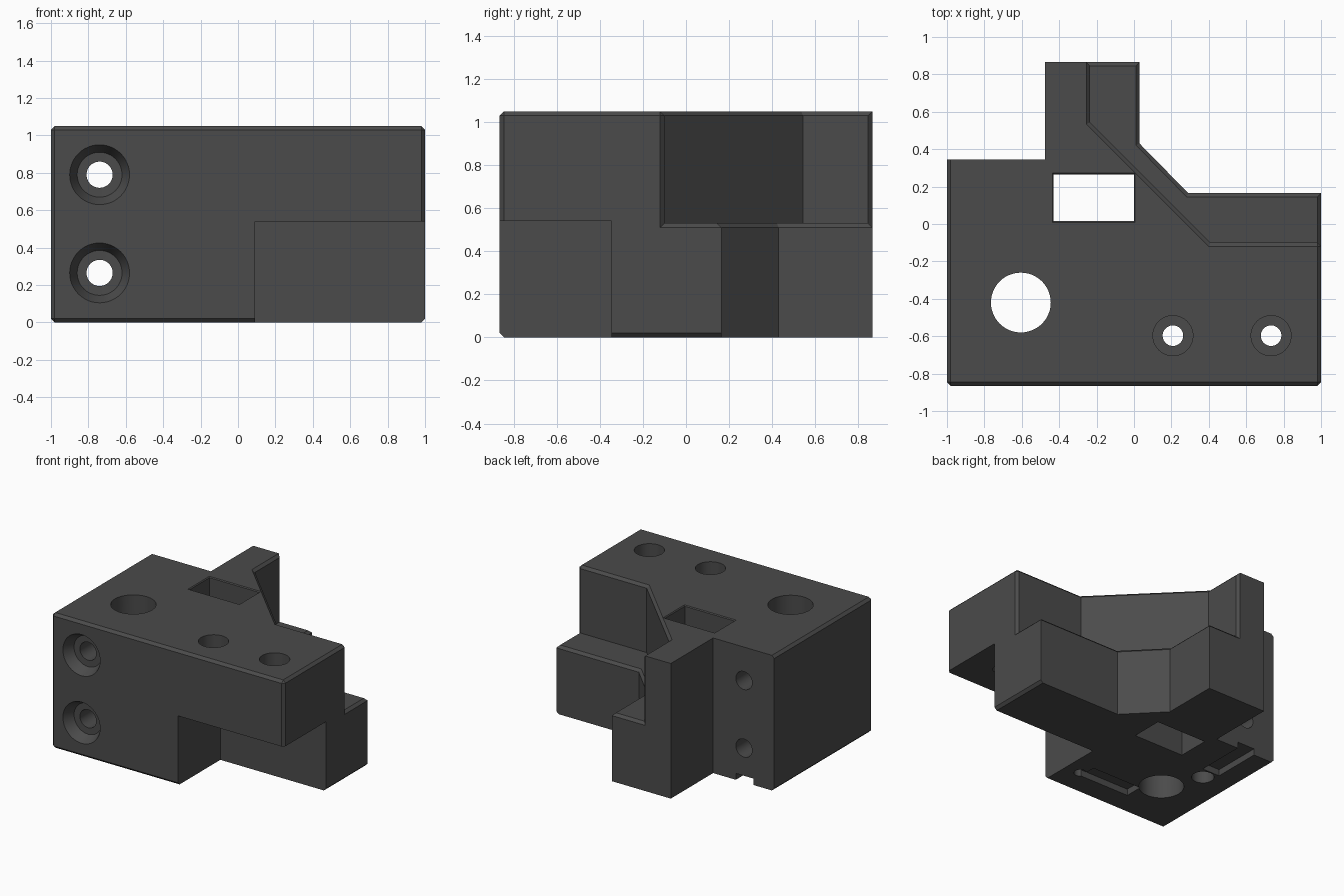
import bpy, bmesh, math

if "Cube" in bpy.data.objects:
    bpy.data.objects.remove(bpy.data.objects["Cube"])

H, CH = 1.05, 0.02          # block height, chamfer width
FRONT, FLOOR, WALL = -0.865, 0.53, -0.10


def add_mesh(name, bm):
    bmesh.ops.recalc_face_normals(bm, faces=bm.faces)
    me = bpy.data.meshes.new(name)
    bm.to_mesh(me)
    bm.free()
    ob = bpy.data.objects.new(name, me)
    bpy.context.collection.objects.link(ob)
    return ob


def prism(name, pts, z0, z1, pts_top=None):
    bm = bmesh.new()
    lo = [bm.verts.new((x, y, z0)) for x, y in pts]
    hi = [bm.verts.new((x, y, z1)) for x, y in (pts_top or pts)]
    bm.faces.new(lo)
    bm.faces.new(hi)
    for i in range(len(pts)):
        j = (i + 1) % len(pts)
        bm.faces.new((lo[i], lo[j], hi[j], hi[i]))
    return add_mesh(name, bm)


def rect(x0, x1, y0, y1):
    return [(x0, y0), (x1, y0), (x1, y1), (x0, y1)]


def turned(name, profile, loc, axis='Z', n=48):
    """Round cutter from (radius, position along axis) pairs."""
    bm = bmesh.new()
    rings = []
    for r, t in profile:
        ring = []
        for i in range(n):
            a = 2 * math.pi * i / n
            u, v = r * math.cos(a), r * math.sin(a)
            p = (loc[0] + u, loc[1] + v, t) if axis == 'Z' else (loc[0] + u, t, loc[1] + v)
            ring.append(bm.verts.new(p))
        rings.append(ring)
    bm.faces.new(rings[0])
    bm.faces.new(rings[-1])
    for a, b in zip(rings, rings[1:]):
        for i in range(n):
            j = (i + 1) % n
            bm.faces.new((a[i], a[j], b[j], b[i]))
    return add_mesh(name, bm)


def cut(ob, cutter):
    m = ob.modifiers.new('cut', 'BOOLEAN')
    m.operation, m.solver, m.object = 'DIFFERENCE', 'EXACT', cutter
    bpy.context.view_layer.objects.active = ob
    bpy.ops.object.modifier_apply(modifier=m.name)
    bpy.data.objects.remove(cutter, do_unlink=True)


# Main block outline
body = prism('mounting_block', [
    (-1, FRONT), (1, FRONT), (1, 0.165), (0.29, 0.165), (0.03, 0.43),
    (0.03, 0.865), (-0.475, 0.865), (-0.475, 0.345), (-1, 0.345)], 0, H)

# Upper rear step and lower front step
cut(body, prism('rear_step', [
    (1.3, WALL), (0.408, WALL), (-0.235, 0.543), (-0.235, 1.2), (1.3, 1.2)], FLOOR, 1.4))
cut(body, prism('front_step', rect(0.09, 1.3, -1.2, -0.345), -0.3, 0.54))

# Chamfer the front rim, side edges and rear step rim
bm = bmesh.new()
bm.from_mesh(body.data)
bmesh.ops.remove_doubles(bm, verts=bm.verts, dist=1e-4)
bmesh.ops.dissolve_limit(bm, angle_limit=0.01, verts=bm.verts, edges=bm.edges)
bm.normal_update()


def near(a, b):
    return abs(a - b) < 1e-3


def chamfered(e):
    if len(e.link_faces) != 2 or not e.is_convex:
        return False
    co = [v.co for v in e.verts]
    front = all(near(c.y, FRONT) for c in co)
    side = all(near(abs(c.x), 1) for c in co)
    level = all(near(c.z, 0) for c in co) or all(near(c.z, H) for c in co)
    step = any(all(v.co.z > FLOOR - 1e-3 and v.co.y > WALL - 1e-3 for v in f.verts)
               for f in e.link_faces)
    return (front and side) or (front and level) or (side and level) or step


bmesh.ops.bevel(bm, geom=[e for e in bm.edges if chamfered(e)], offset=CH,
                segments=1, affect='EDGES', clamp_overlap=False)
bmesh.ops.recalc_face_normals(bm, faces=bm.faces)
bm.to_mesh(body.data)
bm.free()

# Large vertical bore
cut(body, turned('bore', [(0.16, -0.2), (0.16, 1.3)], (-0.605, -0.42)))

# Rectangular pocket with a fine rim chamfer
c = 0.007
inner, outer = rect(-0.43, 0.0, 0.015, 0.265), rect(-0.43 - c, c, 0.015 - c, 0.265 + c)
cut(body, prism('pocket', inner, -0.2, 1.3))
cut(body, prism('pocket_rim', inner, H - c, H + 0.0005, outer))

# Countersunk horizontal screw holes
for z in (0.265, 0.79):
    cut(body, turned('side_screw', [(0.165, FRONT - 0.01), (0.12, FRONT + 0.08),
                                    (0.07, FRONT + 0.081), (0.07, 0.6)], (-0.74, z), 'Y'))

# Counterbored vertical screw holes
for x in (0.208, 0.733):
    cut(body, turned('top_screw', [(0.055, 0.3), (0.055, 0.8), (0.107, 0.801),
                                   (0.107, 1.3)], (x, -0.597)))

# Underside slots and blind holes
cut(body, prism('rear_slot', rect(-0.82, -0.67, -0.04, 0.6), -0.1, 0.05))
cut(body, prism('front_slot', rect(-0.50, -0.07, -0.67, -0.53), -0.1, 0.05))
cut(body, turned('rear_blind', [(0.08, -0.1), (0.08, 0.2)], (-0.745, -0.13)))
cut(body, turned('front_blind', [(0.045, -0.1), (0.045, 0.2)], (-0.04, -0.64)))

# Dark grey plastic
mat = bpy.data.materials.new('dark_grey')
mat.diffuse_color = (0.07, 0.07, 0.07, 1)
mat.use_nodes = True
mat.node_tree.nodes["Principled BSDF"].inputs["Base Color"].default_value = mat.diffuse_color
body.data.materials.clear()
body.data.materials.append(mat)
for p in body.data.polygons:
    p.material_index = 0
bpy.ops.object.select_all(action='DESELECT')
body.select_set(True)
bpy.context.view_layer.objects.active = body
bpy.ops.object.shade_smooth_by_angle(angle=math.radians(20))
